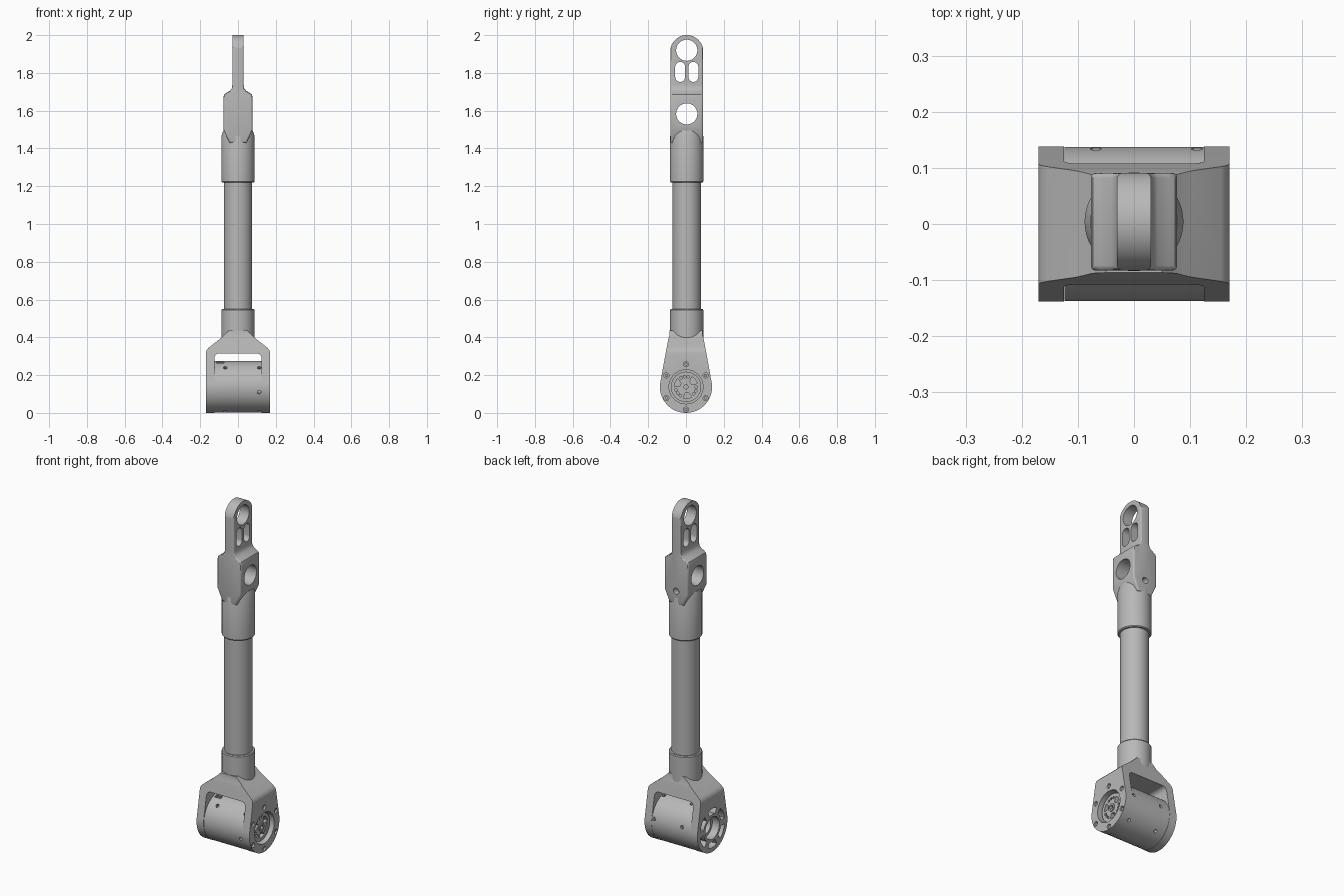
import bpy, bmesh, math
from mathutils import Matrix, Vector

if "Cube" in bpy.data.objects:
    bpy.data.objects.remove(bpy.data.objects["Cube"])

grey = bpy.data.materials.new("satin grey")
grey.use_nodes = True
GREY = (0.48, 0.48, 0.48, 1)
grey.diffuse_color = GREY
grey.node_tree.nodes["Principled BSDF"].inputs["Base Color"].default_value = GREY

R = 0.138            # motor radius and height of the joint axis
ARM_Y = 0.004        # slight offset of the arm from the joint axis


def make(name, bm):
    bmesh.ops.recalc_face_normals(bm, faces=bm.faces)
    mesh = bpy.data.meshes.new(name)
    bm.to_mesh(mesh)
    bm.free()
    mesh.materials.append(grey)
    obj = bpy.data.objects.new(name, mesh)
    bpy.context.scene.collection.objects.link(obj)
    return obj


def prism(name, outline, axis, lo, hi):
    """Extrude a closed outline along x (outline in y, z) or y (outline in x, z)."""
    bm = bmesh.new()
    place = (lambda a, b: (lo, a, b)) if axis == "x" else (lambda a, b: (a, lo, b))
    face = bm.faces.new([bm.verts.new(place(a, b)) for a, b in outline])
    new = bmesh.ops.extrude_face_region(bm, geom=[face])["geom"]
    move = Vector((hi - lo, 0, 0) if axis == "x" else (0, hi - lo, 0))
    bmesh.ops.translate(bm, vec=move, verts=[v for v in new if isinstance(v, bmesh.types.BMVert)])
    return make(name, bm)


def arc(cy, cz, r, start, end, steps):
    angles = [math.radians(start + (end - start) * i / steps) for i in range(steps + 1)]
    return [(cy + r * math.cos(a), cz + r * math.sin(a)) for a in angles]


def disc(name, cy, cz, r, lo, hi, steps=32):
    return prism(name, arc(cy, cz, r, 0, 360, steps)[:-1], "x", lo, hi)


def on_face(radius, degrees):
    a = math.radians(degrees)
    return radius * math.cos(a), R + radius * math.sin(a)


def lathe(name, profile, steps=64):
    """Spin a radius/height profile about the arm axis."""
    bm = bmesh.new()
    rings = []
    for r, z in profile:
        rings.append([bm.verts.new((x, y + ARM_Y, z)) for x, y in arc(0, 0, r, 0, 360, steps)[:-1]])
    for a, b in zip(rings, rings[1:]):
        for i in range(steps):
            j = (i + 1) % steps
            bm.faces.new((a[i], a[j], b[j], b[i]))
    bm.faces.new(rings[0])
    bm.faces.new(rings[-1])
    return make(name, bm)


def bake(obj):
    graph = bpy.context.evaluated_depsgraph_get()
    mesh = bpy.data.meshes.new_from_object(obj.evaluated_get(graph))
    obj.modifiers.clear()
    obj.data = mesh


def boolean(obj, cutters, operation="DIFFERENCE"):
    for cutter in cutters:
        mod = obj.modifiers.new("cut", "BOOLEAN")
        mod.operation, mod.object, mod.solver = operation, cutter, "EXACT"
    bake(obj)
    for cutter in cutters:
        bpy.data.objects.remove(cutter)


def mirrored(points):
    return points + [(-a, b) for a, b in reversed(points)]


# Fork: front arch profile intersected with the tapered side profile
arch = [(0.125, -0.01), (0.125, 0.29)] + arc(0.1, 0.29, 0.025, 15, 90, 5)
outer = [(0.05, 0.435), (0.088, 0.398), (0.155, 0.345), (0.166, 0.333), (0.17, 0.318), (0.17, -0.01)]
fork = prism("fork", mirrored(outer + arch), "y", -0.2, 0.2)
taper = arc(0, R, R, -190, 10, 64) + [(0.095, 0.385), (0.088, 0.41), (0.086, 0.45)]
taper += [(-0.086, 0.45), (-0.088, 0.41), (-0.095, 0.385)]
boolean(fork, [prism("fork_side", taper, "x", -0.3, 0.3)], "INTERSECT")

# Output opening and screw holes on one cheek, bore and curved windows on the other
cuts = [disc("opening", 0, R, 0.09, 0.1, 0.2, 48), disc("bore", 0, R, 0.064, -0.2, -0.1, 48)]
for k in range(6):
    mid = 30 + 60 * k
    cuts.append(disc("screw_hole", *on_face(0.12, mid), 0.0135, 0.155, 0.2, 16))
    window = arc(0, R, 0.113, mid - 21, mid + 21, 8) + arc(0, R, 0.079, mid + 19, mid - 19, 8)
    cuts.append(prism("window", window, "x", -0.2, -0.1))
boolean(fork, cuts)
for k in range(6):
    disc("screw_%d" % (k + 1), *on_face(0.12, 30 + 60 * k), 0.009, 0.15, 0.163, 6)

# Motor housing between the cheeks
motor = disc("motor_housing", 0, R, R - 0.001, -0.124, 0.1255, 96)
cuts = [disc("motor_bore", 0, R, 0.05, -0.2, -0.07, 40)]
for k in range(6):
    for x in (-0.068, 0.112):
        angle = math.radians(48 + 60 * k)
        bm = bmesh.new()
        bmesh.ops.create_cone(bm, cap_ends=True, segments=12, radius1=0.01, radius2=0.01, depth=0.04)
        turn = Matrix.Rotation(math.pi / 2 - angle, 4, "X")
        spot = Matrix.Translation((x, -R * math.cos(angle), R + R * math.sin(angle)))
        bm.transform(spot @ turn)
        cuts.append(make("pin_hole", bm))
bm = bmesh.new()
bmesh.ops.create_cube(bm, size=1, matrix=Matrix.Translation((-0.093, -0.045, 0.268))
                      @ Matrix.Rotation(0.35, 4, "X") @ Matrix.Diagonal((0.04, 0.02, 0.04, 1)))
cuts.append(make("cable_port", bm))
boolean(motor, cuts)

# Output flange with three large openings and a ring of small holes
flange = disc("output_flange", 0, R, 0.08, 0.12, 0.148, 64)
cuts = []
for k in range(3):
    mid = 38 + 120 * k
    lobe = arc(0, R, 0.062, mid - 22, mid + 22, 8) + arc(0, R, 0.032, mid + 14, mid - 14, 6)
    cuts.append(prism("lobe", lobe, "x", 0.128, 0.2))
    for offset in (40, 60, 80):
        cuts.append(disc("pilot_hole", *on_face(0.055, mid + offset), 0.007, 0.135, 0.2, 12))
cuts.append(disc("centre_hole", 0, R, 0.011, 0.128, 0.2, 16))
boolean(flange, cuts)
hub = disc("hub_ring", 0, R, 0.022, 0.14, 0.154, 32)
boolean(hub, [disc("hub_hole", 0, R, 0.012, 0.1, 0.2, 16)])

# Arm tube and its two collars
lathe("lower_collar", [(0.08, 0.33), (0.088, 0.34), (0.088, 0.545), (0.084, 0.55)])
lathe("tube", [(0.075, 0.5), (0.075, 1.3)])
lathe("upper_collar", [(0.084, 1.22), (0.088, 1.225), (0.088, 1.465), (0.078, 1.495)])

# End block narrowing into a flat lug with a rounded top
half = [(0.045, 1.43), (0.077, 1.5), (0.077, 1.672), (0.073, 1.686), (0.062, 1.694),
        (0.042, 1.706), (0.033, 1.718), (0.03, 1.735), (0.03, 2.02)]
lug = prism("end_lug", mirrored(half), "y", ARM_Y - 0.087, ARM_Y + 0.087)
bm = bmesh.new()
bm.from_mesh(lug.data)
rims = [e for e in bm.edges if abs(e.verts[0].co.y - e.verts[1].co.y) < 0.001]
bmesh.ops.bevel(bm, geom=rims, offset=0.009, segments=3, profile=0.5, affect="EDGES")
bm.to_mesh(lug.data)
bm.free()
top = arc(ARM_Y, 1.912, 0.088, 0, 180, 40) + [(ARM_Y - 0.088, 1.4), (ARM_Y + 0.088, 1.4)]
boolean(lug, [prism("lug_side", top, "x", -0.2, 0.2)], "INTERSECT")

# Pin holes, twin slots and the side set-screw hole
cuts = [disc("pin_bore", ARM_Y, z, 0.056, -0.2, 0.2, 48) for z in (1.92, 1.583)]
for side in (-1, 1):
    y = ARM_Y + side * 0.035
    slot = arc(y, 1.832, 0.026, 0, 180, 12) + arc(y, 1.778, 0.026, 180, 360, 12)
    cuts.append(prism("slot", slot, "x", -0.2, 0.2))
cuts.append(prism("set_screw_hole", arc(0, 1.505, 0.018, 0, 360, 20)[:-1], "y", 0.06, 0.2))
boolean(lug, cuts)
boolean(bpy.data.objects["upper_collar"],
        [prism("collar_relief", arc(0, 1.505, 0.018, 0, 360, 20)[:-1], "y", 0.06, 0.2)])

# Smooth curved faces, crisp edges
for obj in bpy.context.scene.objects:
    if obj.type == "MESH":
        obj.data.polygons.foreach_set("use_smooth", [True] * len(obj.data.polygons))
        obj.data.set_sharp_from_angle(angle=math.radians(30))
